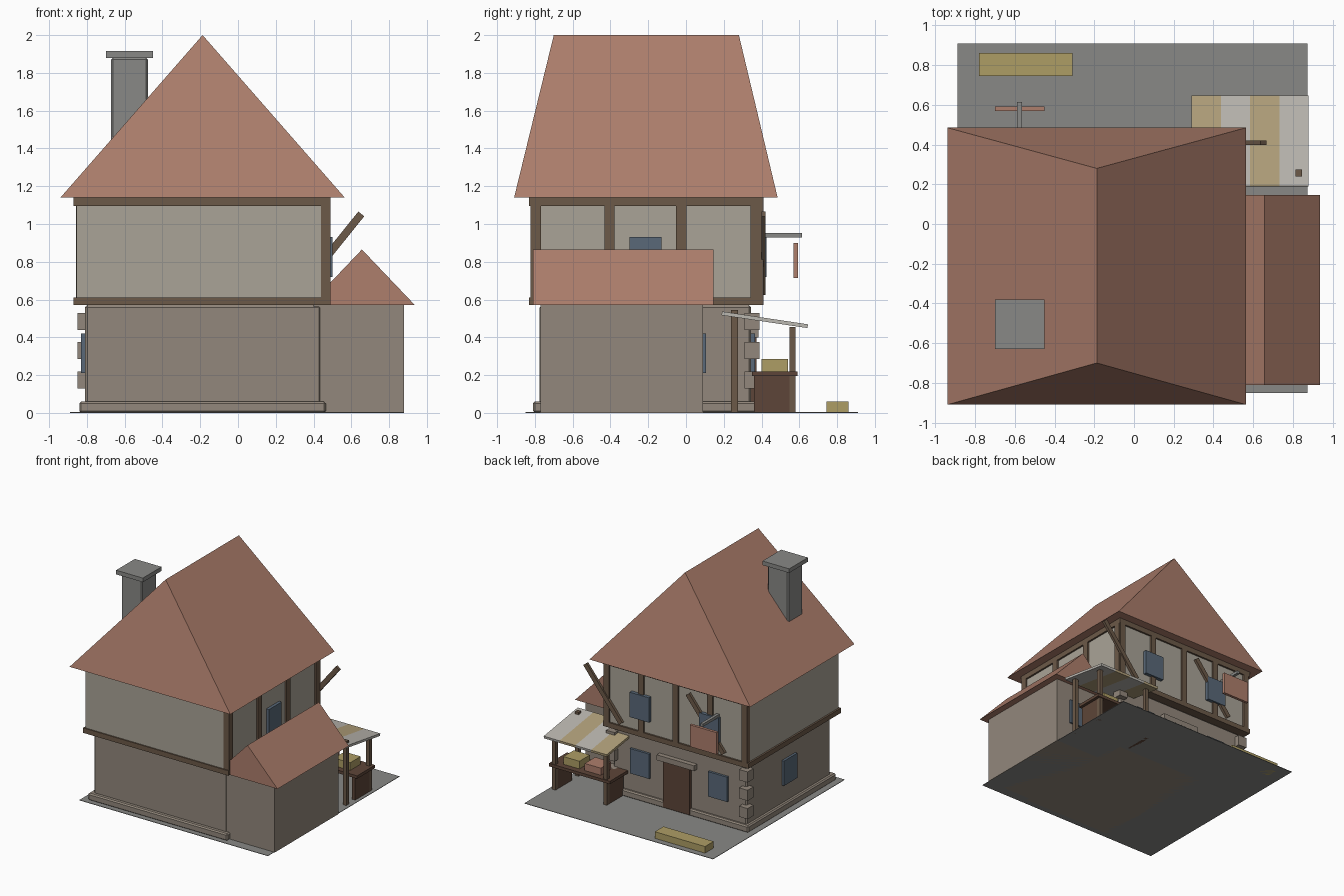
import bpy, bmesh
from math import radians, atan2
from mathutils import Matrix

if "Cube" in bpy.data.objects:
    bpy.data.objects.remove(bpy.data.objects["Cube"])

def mat(name, c):
    m = bpy.data.materials.new(name)
    m.diffuse_color = (*c, 1)
    m.use_nodes = True
    m.node_tree.nodes["Principled BSDF"].inputs["Base Color"].default_value = m.diffuse_color
    return m

TILE = mat("tile", (.42, .21, .15))
PLASTER = mat("plaster", (.40, .37, .31))
STONE = mat("stone", (.29, .245, .20))
GREY = mat("grey_stone", (.25, .25, .24))
WOOD = mat("wood", (.15, .10, .065))
DARK = mat("dark_wood", (.11, .06, .04))
GLASS = mat("glass", (.10, .14, .19))
STRAW = mat("straw", (.42, .34, .13))
CLOTH = mat("cloth", (.50, .48, .44))
SAND = mat("sand_cloth", (.45, .36, .20))

def finish(name, bm, m):
    bmesh.ops.recalc_face_normals(bm, faces=bm.faces)
    me = bpy.data.meshes.new(name)
    bm.to_mesh(me)
    bm.free()
    me.materials.append(m)
    ob = bpy.data.objects.new(name, me)
    bpy.context.collection.objects.link(ob)
    return ob

def box(name, x, y, z, m, bevel=0):
    """Box from (min, max) ranges on each axis."""
    bm = bmesh.new()
    size = [b - a for a, b in (x, y, z)]
    bmesh.ops.create_cube(bm, size=1, matrix=Matrix.Diagonal((*size, 1)))
    ob = finish(name, bm, m)
    ob.location = [(a + b) / 2 for a, b in (x, y, z)]
    if bevel:
        mod = ob.modifiers.new("bevel", 'BEVEL')
        mod.width, mod.segments = bevel, 1
    return ob

def around(c, w):
    return (c - w / 2, c + w / 2)

def roof(name, x, y, z, ridge, m):
    """Pitched roof with the ridge along y; ridge is its y range."""
    bm = bmesh.new()
    base = [bm.verts.new((px, py, z[0])) for px, py in
            ((x[0], y[0]), (x[1], y[0]), (x[1], y[1]), (x[0], y[1]))]
    xm = sum(x) / 2
    f, b = [bm.verts.new((xm, py, z[1])) for py in ridge]
    a, c, d, e = base
    for face in ((a, e, d, c), (a, c, f), (c, d, b, f), (d, e, b), (e, a, f, b)):
        bm.faces.new(face)
    return finish(name, bm, m)

# Yard and ground floor
box("yard", (-.89, .875), (-.85, .91), (0, .004), GREY)
box("plinth", (-.84, .465), (-.81, .37), (0, .06), STONE, .01)
box("ground_floor", (-.81, .44), (-.775, .345), (0, .57), STONE, .012)
box("annex", (.40, .88), (-.77, .09), (0, .575), STONE)
roof("annex_roof", (.375, .937), (-.81, .145), (.57, .865), (-.81, .145), TILE)

# Corner stones on the back corners
for x in (-.81, .435):
    for z in (.175, .33, .485):
        box("corner_stone", around(x, .08), around(.35, .08), around(z, .09), STONE)

# Upper floor with timber frame
box("upper_floor", (-.855, .475), (-.82, .395), (.60, 1.12), PLASTER)
box("lower_beam", (-.87, .49), (-.83, .41), (.57, .612), WOOD)
box("upper_beam", (-.87, .49), (-.83, .41), (1.095, 1.14), WOOD)
for y in (-.795, -.405, -.025, .37):
    box("side_post", (.44, .49), around(y, .055), (.6, 1.1), WOOD)
for i in range(5):
    box("back_post", around(.46 - i * .323, .05), (.37, .41), (.6, 1.1), WOOD)
for x in (.485, -.475):
    ob = box("brace", around(x, .535), around(.41, .022), around(.845, .04), WOOD)
    ob.rotation_euler.y = -atan2(.41, .33)

# Main roof and chimney
roof("main_roof", (-.94, .565), (-.91, .485), (1.14, 2.0), (-.70, .28), TILE)
box("chimney", around(-.575, .195), around(-.505, .195), (1.2, 1.88), GREY, .01)
box("chimney_cap", around(-.575, .25), around(-.505, .25), (1.88, 1.915), GREY)

# Windows and door
LOW, HIGH = (.21, .42), (.72, .93)
for x in (.18, -.55):
    box("back_window_low", around(x, .18), (.33, .365), LOW, GLASS)
for x in (.14, -.51):
    box("back_window_high", around(x, .18), (.38, .425), HIGH, GLASS)
box("left_window", (-.83, -.80), around(-.215, .18), LOW, GLASS)
box("right_window", (.46, .50), around(-.215, .17), HIGH, GLASS)
box("annex_window", around(.66, .18), (.07, .105), LOW, GLASS)
box("door", around(-.17, .25), (.33, .372), (.01, .40), DARK)
box("lintel", around(-.17, .35), (.33, .385), (.40, .445), STONE)

# Hanging sign
box("sign_bracket", around(-.577, .025), (.39, .615), (.928, .952), GREY)
box("sign", (-.70, -.45), (.568, .592), (.715, .90), TILE)

# Market stall
for x in (.35, .83):
    box("stall_back_post", around(x, .032), around(.257, .035), (0, .545), WOOD)
    box("stall_front_post", around(x, .032), around(.565, .032), (0, .455), WOOD)
    box("counter_end", around(x, .03), (.36, .58), (0, .20), DARK)
box("counter_top", (.30, .87), (.35, .59), (.195, .22), DARK)
box("straw_crate", (.62, .77), (.40, .54), (.22, .285), STRAW)
box("red_crate", (.42, .57), (.40, .54), (.22, .28), TILE)
w = .59 / 4
for i in range(4):
    ob = box("awning_strip", (.29 + i * w, .29 + (i + 1) * w), around(.417, .46),
             around(.493, .02), CLOTH if i % 2 else SAND)
    ob.rotation_euler.x = radians(-8.5)

# Straw bale by the door
box("straw_bale", (-.78, -.31), (.745, .86), (0, .06), STRAW)
